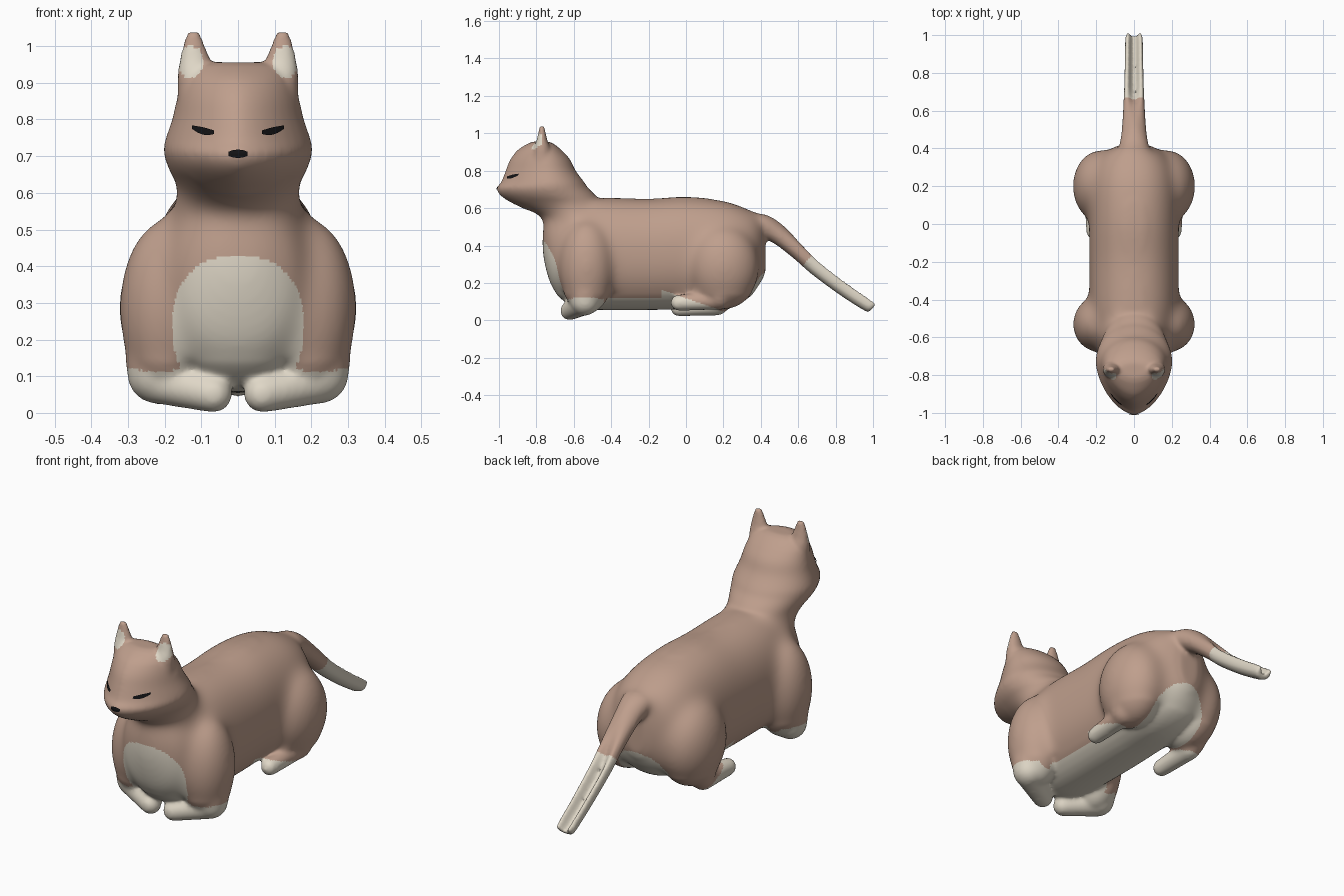
import bpy, bmesh, math
from mathutils import Vector, Matrix
from mathutils.bvhtree import BVHTree

cube = bpy.data.objects.get("Cube")
if cube:
    bpy.data.objects.remove(cube, do_unlink=True)


def material(name, rgb):
    m = bpy.data.materials.new(name)
    m.use_nodes = True
    m.diffuse_color = (*rgb, 1)
    m.node_tree.nodes["Principled BSDF"].inputs["Base Color"].default_value = (*rgb, 1)
    return m


FUR = material("brown_fur", (0.52, 0.345, 0.265))
CREAM = material("cream_fur", (0.74, 0.68, 0.57))
DARK = material("dark_features", (0.006, 0.006, 0.007))

bm = bmesh.new()


def spline(rows, steps=5):
    """Catmull-Rom interpolation through rows of numbers."""
    out = []
    for i in range(len(rows) - 1):
        a, b, c, d = rows[max(i - 1, 0)], rows[i], rows[i + 1], rows[min(i + 2, len(rows) - 1)]
        for s in range(steps):
            t = s / steps
            out.append([q + t / 2 * (r - p + t * (2 * p - 5 * q + 4 * r - e + t * (3 * (q - r) + e - p)))
                        for p, q, r, e in zip(a, b, c, d)])
    return out + [list(rows[-1])]


def power(v, p):
    return math.copysign(abs(v) ** p, v)


def loft(rings):
    """Skin closed rings and cap both ends."""
    rings = [[bm.verts.new(p) for p in r] for r in rings]
    for a, b in zip(rings, rings[1:]):
        for i in range(len(a)):
            j = (i + 1) % len(a)
            bm.faces.new((a[i], a[j], b[j], b[i]))
    bm.faces.new(rings[0][::-1])
    bm.faces.new(rings[-1])


def ring(center, u, v_pos, v_neg, p_pos=1.0, p_neg=1.0, dent=0.0, n=40):
    """Superelliptic ring whose two halves may differ in depth and roundness."""
    pts = []
    for i in range(n):
        c, s = math.cos(math.tau * i / n), math.sin(math.tau * i / n)
        p = p_pos if s >= 0 else p_neg
        h = abs(s) ** p
        side = v_pos * (h - dent * h ** 6) if s >= 0 else v_neg * h
        pts.append(Vector(center) + u * power(c, p) + side)
    return pts


def ellipsoid(center, radii):
    bmesh.ops.create_uvsphere(bm, u_segments=32, v_segments=20, radius=1,
                              matrix=Matrix.Translation(center) @ Matrix.Diagonal((*radii, 1)))


def limb(a, ra, b, rb):
    """Tapered capsule between two points."""
    part = bmesh.new()
    for p, r in ((a, ra), (b, rb)):
        bmesh.ops.create_icosphere(part, subdivisions=3, radius=r, matrix=Matrix.Translation(p))
    res = bmesh.ops.convex_hull(part, input=part.verts)
    bmesh.ops.delete(part, geom=list({v for v in res["geom_interior"] if isinstance(v, bmesh.types.BMVert)}),
                     context="VERTS")
    me = bpy.data.meshes.new("limb")
    part.to_mesh(me)
    part.free()
    bm.from_mesh(me)
    bpy.data.meshes.remove(me)


X, Y, Z = Vector((1, 0, 0)), Vector((0, 1, 0)), Vector((0, 0, 1))

# Torso: y, half width, bottom, top
torso = [(-.768, .05, .36, .48), (-.75, .10, .27, .54), (-.715, .16, .17, .58), (-.65, .20, .10, .61),
         (-.57, .22, .065, .64), (-.45, .235, .055, .655), (-.2, .238, .055, .65), (0, .238, .06, .66),
         (.2, .235, .07, .64), (.32, .205, .11, .60), (.39, .14, .18, .56), (.425, .05, .26, .48)]
loft([ring((0, y, (lo + hi) / 2), X * w, Z * (hi - lo) / 2, -Z * (hi - lo) / 2, .9, .9)
      for y, w, lo, hi in spline(torso)])

# Head and neck: z, half width, front, widest point, back
head = [(.45, .20, -.73, -.55, -.32), (.55, .183, -.775, -.58, -.40), (.60, .165, -.875, -.63, -.43),
        (.64, .178, -.955, -.68, -.46), (.675, .193, -1, -.715, -.49), (.71, .203, -1.012, -.73, -.525),
        (.74, .2, -.988, -.73, -.545), (.80, .18, -.965, -.74, -.59), (.86, .166, -.94, -.75, -.62),
        (.91, .148, -.90, -.76, -.665), (.945, .115, -.845, -.77, -.71), (.956, .07, -.81, -.775, -.74)]
loft([ring((0, mid, z), X * w, Y * (back - mid), Y * (front - mid), 1, 1.2)
      for z, w, front, mid, back in spline(head)])

# Tail: y, z, half width, height of upper half, depth of lower half, groove depth
up = Vector((0, .66, .75))
tail = [(.28, .53, .10, .07, .07, 0), (.40, .51, .08, .065, .065, 0), (.50, .45, .065, .055, .05, 0),
        (.60, .368, .058, .055, .044, .4), (.70, .277, .053, .062, .041, 1.1), (.85, .165, .049, .06, .04, 1.2),
        (.98, .078, .046, .055, .036, 1.2), (1.0, .067, .036, .035, .024, 1)]
loft([ring((0, y, z), X * w, up * h, -up * t, dent=d) for y, z, w, h, t, d in spline(tail)])

# Ears: z, centre x, half width, half depth
ear = [(.85, .108, .057, .06), (.92, .114, .05, .045), (.96, .117, .042, .03),
       (1.0, .12, .03, .02), (1.039, .121, .016, .012)]
for side in (1, -1):
    loft([ring((side * x, -.77, z), X * w, Y * d, -Y * d) for z, x, w, d in spline(ear)])
    # Front leg with the paw folded inward
    ellipsoid((side * .188, -.53, .285), (.138, .15, .25))
    limb((side * .205, -.53, .24), .115, (side * .222, -.54, .105), .08)
    limb((side * .228, -.545, .09), .064, (side * .066, -.622, .051), .051)
    # Haunch, lower leg and foot; one foot rests higher than the other
    lift = .03 if side > 0 else 0
    ellipsoid((side * .175, .2, .285), (.152, .195, .225))
    limb((side * .2, .22, .24), .12, (side * .212, .18, .11 + lift / 2), .07)
    limb((side * .215, .17, .078 + lift), .052, (side * .21, -.04, .064 + lift), .043)

bmesh.ops.recalc_face_normals(bm, faces=bm.faces)
mesh = bpy.data.meshes.new("cat_body")
bm.to_mesh(mesh)
bm.free()
body = bpy.data.objects.new("cat_body", mesh)
bpy.context.collection.objects.link(body)

# Fuse the parts into one skin
mod = body.modifiers.new("fuse", "REMESH")
mod.mode = "VOXEL"
mod.voxel_size = .009
fused = bpy.data.meshes.new_from_object(body.evaluated_get(bpy.context.evaluated_depsgraph_get()))
body.modifiers.clear()
body.data = fused
bpy.data.meshes.remove(mesh)
fused.name = "cat_body"
fused.materials.clear()
fused.materials.append(FUR)
fused.materials.append(CREAM)

# Soften the joins, most strongly around shoulders, neck and haunches
bm = bmesh.new()
bm.from_mesh(fused)


def soften(verts, times):
    for _ in range(times):
        bmesh.ops.smooth_vert(bm, verts=verts, factor=.5, use_axis_x=True, use_axis_y=True, use_axis_z=True)


soften([v for v in bm.verts if .14 < v.co.z < .65 and -.85 < v.co.y < .41], 75)
soften([v for v in bm.verts if v.co.z < .9 and v.co.y < .5], 6)
soften(bm.verts[:], 2)
bm.normal_update()


def is_cream(c, n):
    x, y, z = abs(c.x), c.y, c.z
    if z > .85:      # inner ears
        return n.y < -.1 and y > -.85 and ((x - .13) / .036) ** 2 + ((z - .957) / .044) ** 2 < 1
    if y > .5:       # tail tip
        return .74 * y - .66 * z > .268
    if y < -.56 and (x / .18) ** 2.3 + (abs(z - .235) / .195) ** 2.3 < 1:   # chest
        return True
    if y < -.44 and z < .09 + .1 * x:      # front paws
        return True
    if x > .15 and y > -.13:      # hind feet
        return z < .135 - .35 * (y + .05)
    if y > .2:       # under the rump
        return (x / .15) ** 2 + (max(z - .1, 0) / .16) ** 2 < 1
    return x < .18 and z < .12    # belly


for f in bm.faces:
    f.smooth = True
    f.material_index = int(is_cream(f.calc_center_median(), f.normal))
surface = BVHTree.FromBMesh(bm)
bm.to_mesh(fused)
bm.free()


def face_mark(name, x0, x1, height, half):
    """Thin ribbon laid on the front of the face."""
    b = bmesh.new()
    cols, n = [], 12
    for i in range(n + 1):
        t = i / n
        x, z = x0 + (x1 - x0) * t, height(t)
        h = half * (.5 + .5 * math.sin(math.pi * t))
        col = []
        for k in (-1, 0, 1):
            hit = surface.ray_cast(Vector((x, -2, z + k * h)), Y)
            col.append(b.verts.new(hit[0] + hit[1] * .004))
        cols.append(col)
    for p, q in zip(cols, cols[1:]):
        for k in range(2):
            b.faces.new((p[k], q[k], q[k + 1], p[k + 1]))
    bmesh.ops.recalc_face_normals(b, faces=b.faces)
    if sum(f.normal.y for f in b.faces) > 0:
        bmesh.ops.reverse_faces(b, faces=b.faces)
    me = bpy.data.meshes.new(name)
    b.to_mesh(me)
    b.free()
    me.materials.append(DARK)
    bpy.context.collection.objects.link(bpy.data.objects.new(name, me))


# Closed eyes and nose
for side, label in ((1, "left"), (-1, "right")):
    face_mark(label + "_eye", side * .063, side * .122, lambda t: .764 + .014 * t * t, .01)
face_mark("nose", -.025, .025, lambda t: .706, .01)
